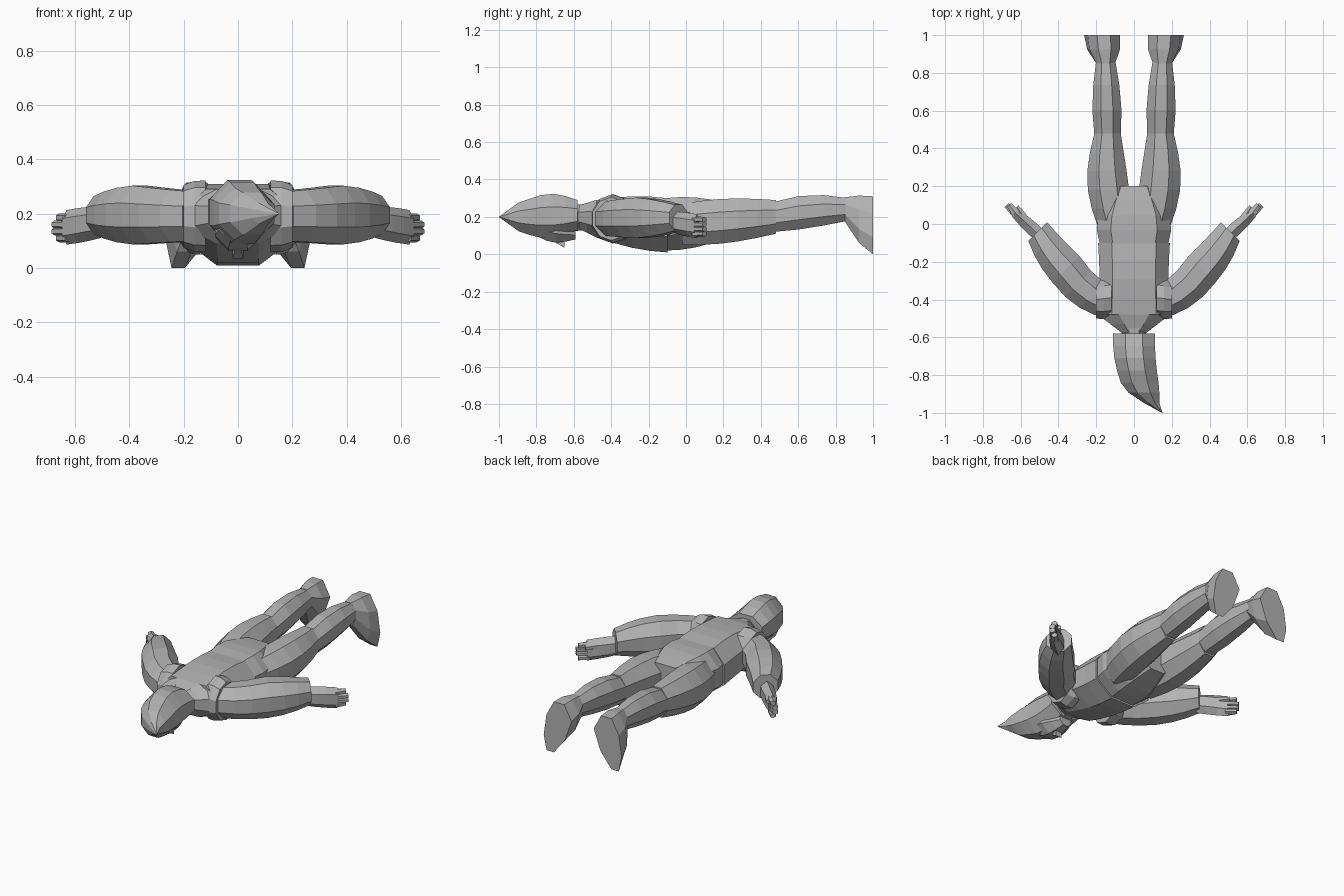
import bpy, bmesh, math
from mathutils import Vector

cube = bpy.data.objects.get("Cube")
if cube:
    bpy.data.objects.remove(cube)

grey = bpy.data.materials.new("plain_grey")
grey.use_nodes = True
shade = (.45, .45, .45, 1)
grey.diffuse_color = shade
grey.node_tree.nodes["Principled BSDF"].inputs["Base Color"].default_value = shade

UP = Vector((0, 0, 1))
BODY = Vector((0, 1, 0))
ACROSS = Vector((1, 0, 0))
ARM = Vector((1, 1, 0)).normalized()


def limb(name, start, end, start_size, end_size, direction=BODY, widen=0, deepen=0,
         arch=(0, 0, 0), steps=3, sides=8, mirror=False, reshape=None):
    """Faceted tube between two points; its width, depth and path can swell midway."""
    start, end, arch = Vector(start), Vector(end), Vector(arch)
    start_size, end_size = Vector(start_size), Vector(end_size)
    side = direction.cross(UP)
    half = math.pi / sides
    bm = bmesh.new()
    loops = []
    for step in range(steps + 1):
        t = step / steps
        swell = math.sin(math.pi * t)
        centre = start.lerp(end, t) + arch * swell
        size = start_size.lerp(end_size, t) / math.cos(half)
        width = size.x * (1 + widen * swell)
        depth = size.y * (1 + deepen * swell)
        loop = []
        for k in range(sides):
            angle = half * (2 * k + 1)
            point = centre + side * width * math.cos(angle) + UP * depth * math.sin(angle)
            loop.append(bm.verts.new(reshape(point) if reshape else point))
        loops.append(loop)
    for near, far in zip(loops, loops[1:]):
        for k in range(sides):
            following = (k + 1) % sides
            bm.faces.new((near[k], near[following], far[following], far[k]))
    bm.faces.new(loops[0])
    bm.faces.new(loops[-1])
    bmesh.ops.recalc_face_normals(bm, faces=bm.faces)
    mesh = bpy.data.meshes.new(name)
    bm.to_mesh(mesh)
    bm.free()
    mesh.materials.append(grey)
    obj = bpy.data.objects.new(name, mesh)
    bpy.context.collection.objects.link(obj)
    if mirror:
        obj.modifiers.new("Mirror", "MIRROR")


def splay(point):
    """Turn the toe outward and narrow it as it points down."""
    drop = max(0, .2 - point.z)
    middle = .16
    point.x = middle + drop * .3 + (point.x - middle) * (1 - drop * 1.5)
    return point


def broaden_back(point):
    """Widen the flat of the back."""
    if point.z > .27:
        point.x *= 1.5
    return point


# Jacket and the raised bands round its arm openings
limb("jacket_yoke", start=(0, -.58, .2), end=(0, -.48, .19),
     start_size=(.06, .06), end_size=(.19, .1), steps=2)
limb("jacket_body", start=(0, -.48, .19), end=(0, -.1, .155),
     start_size=(.19, .1), end_size=(.19, .145), widen=-.04, deepen=.12,
     steps=4, reshape=broaden_back)
limb("shoulder_band", start=(.12, -.39, .19), end=(.2, -.4, .19),
     start_size=(.11, .125), end_size=(.1, .11), direction=ACROSS,
     widen=.04, deepen=.06, steps=2, sides=10, mirror=True)

# Trousers
limb("hips", start=(0, -.11, .16), end=(0, .2, .18),
     start_size=(.18, .14), end_size=(.11, .1), widen=.3, deepen=.12,
     steps=4, reshape=broaden_back)
limb("thigh", start=(.1, -.02, .16), end=(.14, .48, .2),
     start_size=(.09, .11), end_size=(.07, .09), widen=.35, deepen=.18,
     arch=(.02, 0, 0), steps=5, mirror=True)
limb("calf", start=(.14, .47, .2), end=(.15, .87, .24),
     start_size=(.07, .08), end_size=(.05, .06), widen=.25, deepen=.25,
     arch=(0, 0, .01), mirror=True)

# Shoes, soles facing backward
limb("shoe", start=(.15, .85, .24), end=(.16, 1, .155),
     start_size=(.05, .065), end_size=(.085, .155), widen=.2, deepen=.15,
     arch=(0, 0, -.01), steps=2, mirror=True, reshape=splay)

# Sleeves
limb("upper_sleeve", start=(.14, -.42, .19), end=(.36, -.24, .195),
     start_size=(.09, .09), end_size=(.1, .108), direction=ARM,
     arch=(.01, -.02, 0), mirror=True)
limb("lower_sleeve", start=(.36, -.24, .195), end=(.51, -.04, .195),
     start_size=(.1, .108), end_size=(.07, .07), direction=ARM,
     widen=.05, deepen=.06, arch=(.01, 0, 0), mirror=True)

# Hands: palm, four stacked fingers and a thumb
limb("palm", start=(.5, -.06, .17), end=(.63, .06, .15),
     start_size=(.035, .05), end_size=(.025, .055), direction=ARM,
     widen=.15, deepen=.05, sides=6, mirror=True)
for i, finger in enumerate(("little", "ring", "middle", "index")):
    height = .11 + i * .025
    tip = .675 if finger in ("ring", "middle") else .66
    limb(finger + "_finger", start=(.62, .05, height), end=(tip, .1, height),
         start_size=(.024, .015), end_size=(.015, .013), direction=ARM,
         steps=2, sides=6, mirror=True)
limb("thumb", start=(.56, 0, .18), end=(.62, .09, .18),
     start_size=(.02, .02), end_size=(.012, .012), direction=ARM,
     widen=.2, steps=2, sides=6, mirror=True)

# Neck, face and nose
limb("neck", start=(0, -.64, .19), end=(0, -.53, .2),
     start_size=(.07, .07), end_size=(.06, .07), steps=1)
limb("face", start=(0, -.8, .17), end=(0, -.59, .12),
     start_size=(.07, .07), end_size=(.04, .04), widen=.5, deepen=.5, steps=4)
limb("nose", start=(0, -.71, .08), end=(0, -.65, .06),
     start_size=(.01, .01), end_size=(.02, .025), steps=2, sides=4)

# Hood, with a point that bends to one side
limb("hood", start=(0, -.58, .21), end=(.03, -.84, .2),
     start_size=(.11, .08), end_size=(.1, .095), widen=.04, deepen=.35,
     arch=(-.01, 0, 0), steps=4)
limb("hood_point", start=(.03, -.84, .2), end=(.15, -1, .2),
     start_size=(.1, .095), end_size=(.001, .001), widen=.25, deepen=.25,
     arch=(-.02, 0, 0))
